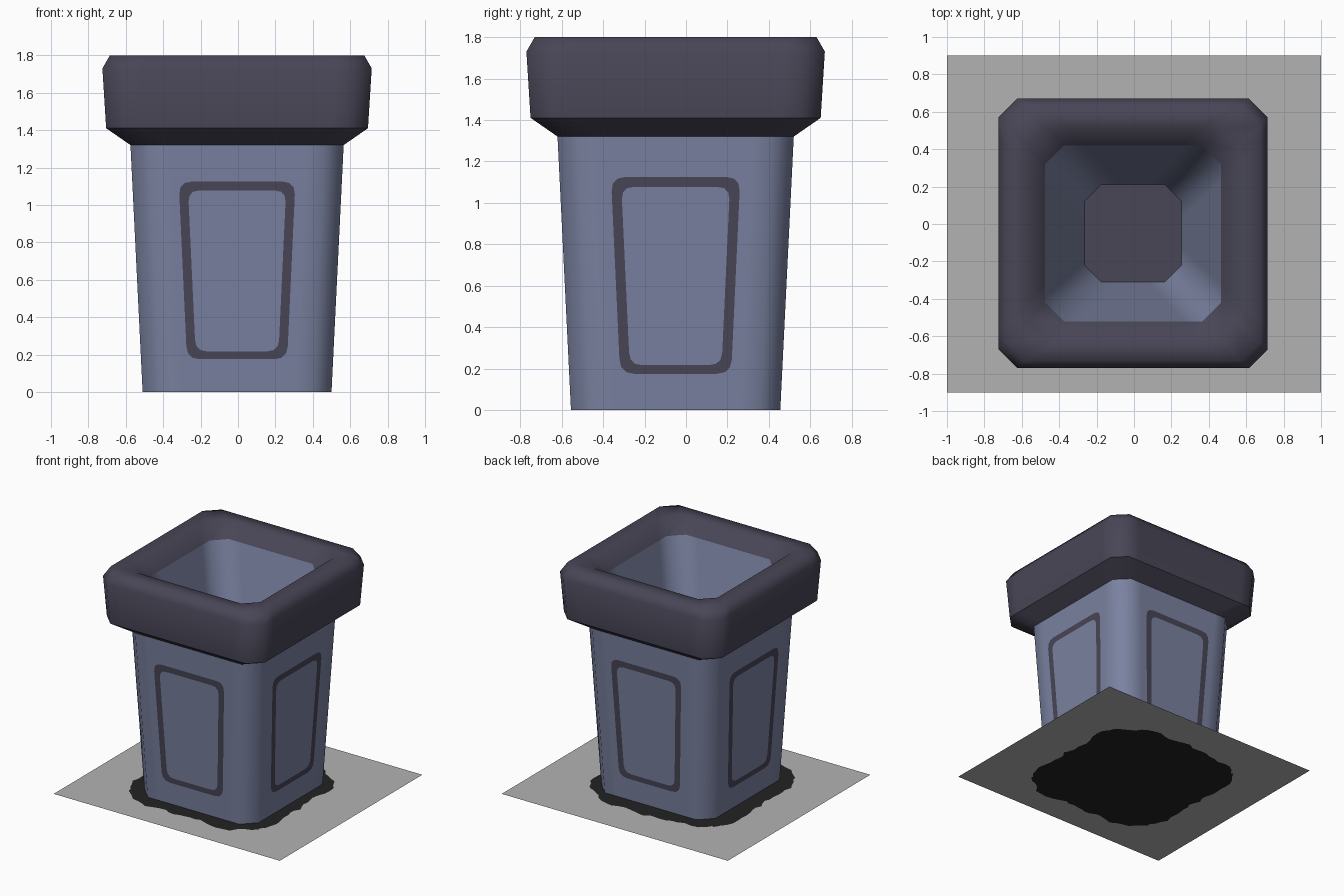
import bpy, bmesh, math, random
from mathutils import Vector

if "Cube" in bpy.data.objects:
    bpy.data.objects.remove(bpy.data.objects["Cube"])

random.seed(4)
CX, CY = -0.005, -0.05          # centre of the bin on the ground tile


def material(name, rgb):
    m = bpy.data.materials.new(name)
    m.diffuse_color = (*rgb, 1)
    m.use_nodes = True
    m.node_tree.nodes["Principled BSDF"].inputs["Base Color"].default_value = m.diffuse_color
    return m


BLUE = material("slate_blue", (0.195, 0.223, 0.352))
DARK = material("dark_trim", (0.065, 0.061, 0.093))
GREY = material("ground_grey", (0.45, 0.45, 0.45))
BLACK = material("stain_black", (0.016, 0.016, 0.016))


def finish(bm, name, mats):
    me = bpy.data.meshes.new(name)
    bm.to_mesh(me)
    bm.free()
    for m in mats:
        me.materials.append(m)
    ob = bpy.data.objects.new(name, me)
    bpy.context.collection.objects.link(ob)
    return ob


def section(h, c):
    """Square of half width h with corners cut by c, plus support points."""
    quarter = [(h, h - 2 * c), (h, h - c), (h - c, h), (h - 2 * c, h)]
    pts = []
    for k in range(4):
        for x, y in quarter:
            for _ in range(k):
                x, y = -y, x
            pts.append((x, y))
    return pts


def loft(name, profile, mats, sharp=(), cap_end=None):
    """Stack chamfered squares; profile rows are (z, half width, corner cut)."""
    bm = bmesh.new()
    rings = [[bm.verts.new((CX + x, CY + y, z)) for x, y in section(h, c)]
             for z, h, c in profile]
    n = len(rings[0])
    for a, b in zip(rings, rings[1:]):
        for i in range(n):
            j = (i + 1) % n
            bm.faces.new((a[i], a[j], b[j], b[i])).smooth = True
    if cap_end is not None:
        bm.faces.new(rings[-1]).material_index = cap_end
    for s in sharp:
        for i in range(n):
            e = bm.edges.get((rings[s][i], rings[s][(i + 1) % n]))
            e.smooth = False
    return finish(bm, name, mats)


# Tapered outer body
loft("bin_body", [(0, 0.505, 0.10), (1.32, 0.57, 0.10)], [BLUE])

# Heavy rim, rolling over into the opening
loft("bin_rim", [(1.32, 0.57, 0.10), (1.41, 0.70, 0.10), (1.73, 0.72, 0.10),
                 (1.80, 0.68, 0.10), (1.80, 0.56, 0.10), (1.70, 0.47, 0.10)],
     [DARK], sharp=(1,))

# Funnel-like inside with a dark floor
loft("bin_inside", [(1.70, 0.47, 0.10), (0.95, 0.26, 0.09)],
     [BLUE, DARK], sharp=(1,), cap_end=1)


# Rounded frame painted on each side of the body
def frame_loop(top, bottom, z0, z1, r):
    pts = []
    corners = [Vector((-bottom, z0)), Vector((bottom, z0)),
               Vector((top, z1)), Vector((-top, z1))]
    for i, p in enumerate(corners):
        a = p + (corners[i - 1] - p).normalized() * r
        b = p + (corners[(i + 1) % 4] - p).normalized() * r
        for t in (0, 0.33, 0.67, 1):
            pts.append(a * (1 - t) ** 2 + p * 2 * t * (1 - t) + b * t * t)
    return pts


outer = frame_loop(0.312, 0.268, 0.175, 1.125, 0.07)
inner = frame_loop(0.262, 0.222, 0.217, 1.077, 0.06)
for k, side in enumerate(("front", "right", "back", "left")):
    bm = bmesh.new()

    def place(p):
        x, y = p.x, -(0.505 + 0.065 * p.y / 1.32 + 0.004)
        for _ in range(k):
            x, y = -y, x
        return bm.verts.new((CX + x, CY + y, p.y))

    o, i_ = [place(p) for p in outer], [place(p) for p in inner]
    for a in range(len(o)):
        b = (a + 1) % len(o)
        bm.faces.new((o[a], o[b], i_[b], i_[a]))
    finish(bm, side + "_panel_frame", [DARK])

# Ground tile with a ragged dark stain cut into it
bm = bmesh.new()
SX, SY = -0.025, -0.05
angles = [2 * math.pi * i / 90 for i in range(90)]
angles += [math.atan2(y - SY, x - SX) % (2 * math.pi) for x in (-1, 1) for y in (-0.9, 0.9)]
angles.sort()
stain, edge = [], []
wobble = 0
for a in angles:
    c, s = math.cos(a), math.sin(a)
    wobble = 0.6 * wobble + random.uniform(-0.022, 0.022)
    r = 0.635 / (abs(c) ** 4 + abs(s) ** 4) ** 0.25 + wobble
    stain.append(bm.verts.new((SX + r * c, SY + r * s, 0)))
    tx = ((1 if c > 0 else -1) - SX) / c if abs(c) > 1e-6 else 9
    ty = ((0.9 if s > 0 else -0.9) - SY) / s if abs(s) > 1e-6 else 9
    t = min(tx, ty)
    edge.append(bm.verts.new((SX + t * c, SY + t * s, 0)))
centre = bm.verts.new((SX, SY, 0))
for i in range(len(angles)):
    j = (i + 1) % len(angles)
    bm.faces.new((centre, stain[i], stain[j])).material_index = 1
    bm.faces.new((stain[i], edge[i], edge[j], stain[j]))
finish(bm, "ground_tile", [GREY, BLACK])
